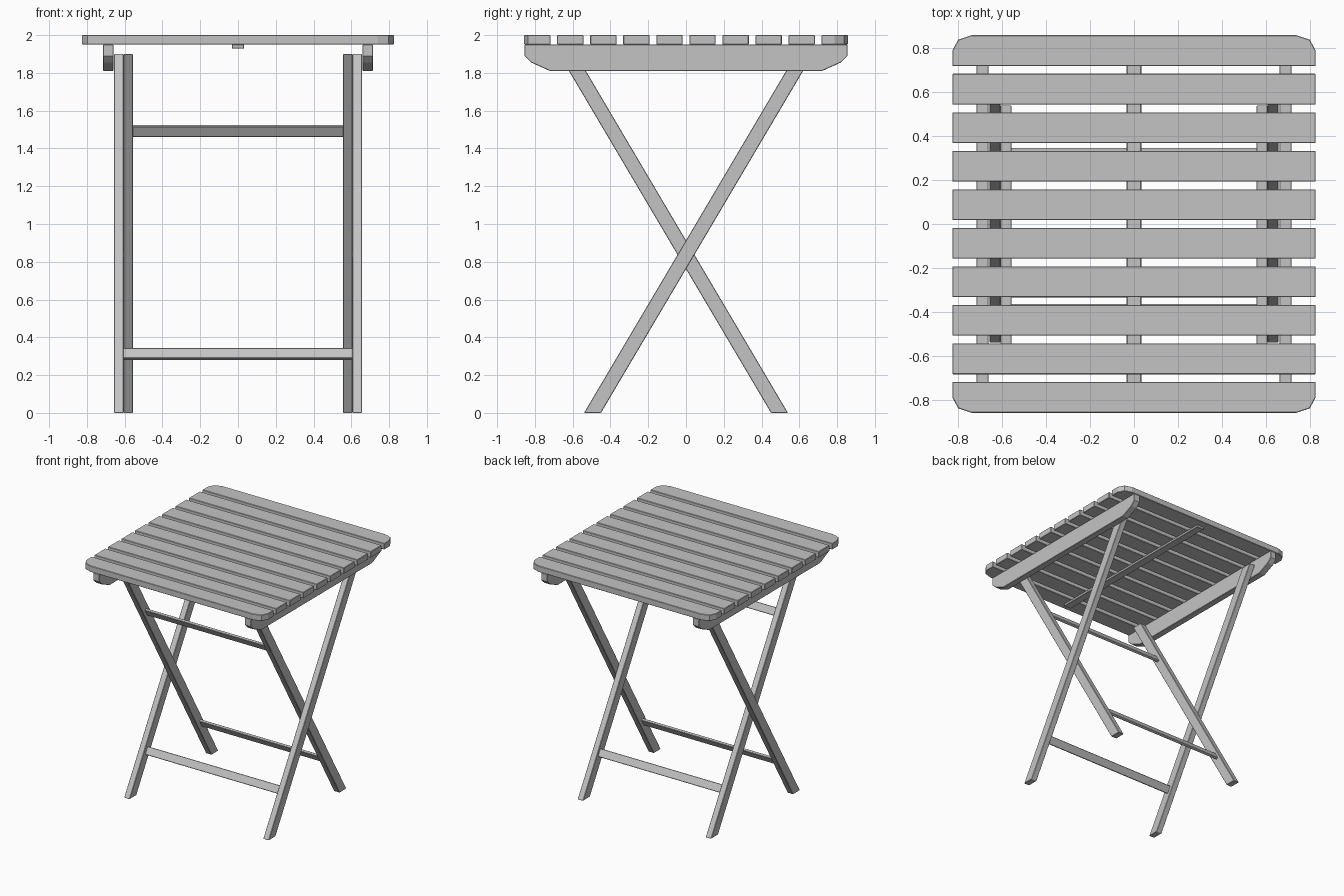
import bpy
import bmesh
from math import atan, cos, sin
from mathutils import Vector

cube = bpy.data.objects.get("Cube")
if cube:
    bpy.data.objects.remove(cube, do_unlink=True)

# One plain grey for the whole table
grey = bpy.data.materials.new("plain grey")
grey.use_nodes = True
colour = (0.55, 0.55, 0.55, 1)
grey.diffuse_color = colour
grey.node_tree.nodes["Principled BSDF"].inputs["Base Color"].default_value = colour


def prism(name, outline, axis, low, high):
    """Extrude a 2D outline along x (outline in y, z) or z (outline in x, y)."""
    bm = bmesh.new()
    if axis == "x":
        points = [(low, a, b) for a, b in outline]
        push = Vector((high - low, 0, 0))
    else:
        points = [(a, b, low) for a, b in outline]
        push = Vector((0, 0, high - low))
    face = bm.faces.new([bm.verts.new(p) for p in points])
    extruded = bmesh.ops.extrude_face_region(bm, geom=[face])["geom"]
    moved = [v for v in extruded if isinstance(v, bmesh.types.BMVert)]
    bmesh.ops.translate(bm, verts=moved, vec=push)
    bmesh.ops.recalc_face_normals(bm, faces=bm.faces)
    mesh = bpy.data.meshes.new(name)
    bm.to_mesh(mesh)
    bm.free()
    mesh.materials.append(grey)
    obj = bpy.data.objects.new(name, mesh)
    bpy.context.collection.objects.link(obj)
    # Slightly softened timber edges
    bevel = obj.modifiers.new("soft edges", "BEVEL")
    bevel.width = 0.003
    bevel.segments = 1
    bevel.limit_method = "ANGLE"
    bevel.angle_limit = 0.9
    return obj


# Table top: ten slats, the outer two with rounded corners
COUNT, HALF_X, HALF_Y, SLAT = 10, 0.825, 0.857, 0.14
pitch = (2 * HALF_Y - SLAT) / (COUNT - 1)
for i in range(COUNT):
    y0 = -HALF_Y + i * pitch
    y1 = y0 + SLAT
    outline = [(-HALF_X, y0), (HALF_X, y0), (HALF_X, y1), (-HALF_X, y1)]
    if i in (0, COUNT - 1):
        s = -1 if i == 0 else 1
        inner = HALF_Y - SLAT
        half = [(HALF_X, inner), (HALF_X, 0.787), (0.798, 0.837), (0.738, HALF_Y)]
        outline = [(x, s * y) for x, y in half]
        outline += [(-x, s * y) for x, y in reversed(half)]
    prism(f"top_slat_{i + 1}", outline, "z", 1.95, 2.0)

# Side rails under the top, with rounded lower ends
half = [(0.855, 1.95), (0.855, 1.89), (0.82, 1.855), (0.72, 1.81)]
rail = half + [(-y, z) for y, z in reversed(half)]
for side, x0 in (("left", 0.66), ("right", -0.715)):
    prism(f"{side}_side_rail", rail, "x", x0, x0 + 0.055)

# Thin batten along the middle of the underside
prism("centre_batten", [(-0.033, -0.8), (0.033, -0.8), (0.033, 0.8), (-0.033, 0.8)],
      "z", 1.93, 1.95)

# Crossed legs: the outer pair stands at the front, the inner pair at the back
SLOPE, FOOT, LEG, TOP = 0.591, 0.495, 0.045, 1.9
lean = atan(SLOPE)
for pair, s, x0 in (("outer", 1, 0.606), ("inner", -1, 0.556)):
    foot, head = -FOOT * s, (SLOPE * TOP - FOOT) * s
    leg = [(foot - LEG, 0), (foot + LEG, 0), (head + LEG, TOP), (head - LEG, TOP)]
    for side, x in (("left", x0), ("right", -x0 - 0.05)):
        prism(f"{side}_{pair}_leg", leg, "x", x, x + 0.05)


def stretcher(name, s, z, half_x, shift=0):
    """Flat crossbar lying along the slope of its pair of legs."""
    along = Vector((s * sin(lean), cos(lean))) * 0.032
    across = Vector((-s * cos(lean), sin(lean))) * 0.01
    mid = Vector((s * (SLOPE * z - FOOT) + shift, z))
    corners = [mid + along + across, mid - along + across,
               mid - along - across, mid + along - across]
    prism(name, [tuple(c) for c in corners], "x", -half_x, half_x)


stretcher("front_lower_stretcher", 1, 0.312, 0.61)
stretcher("back_lower_stretcher", -1, 0.312, 0.56, 0.01)
stretcher("upper_stretcher", -1, 1.492, 0.56)
